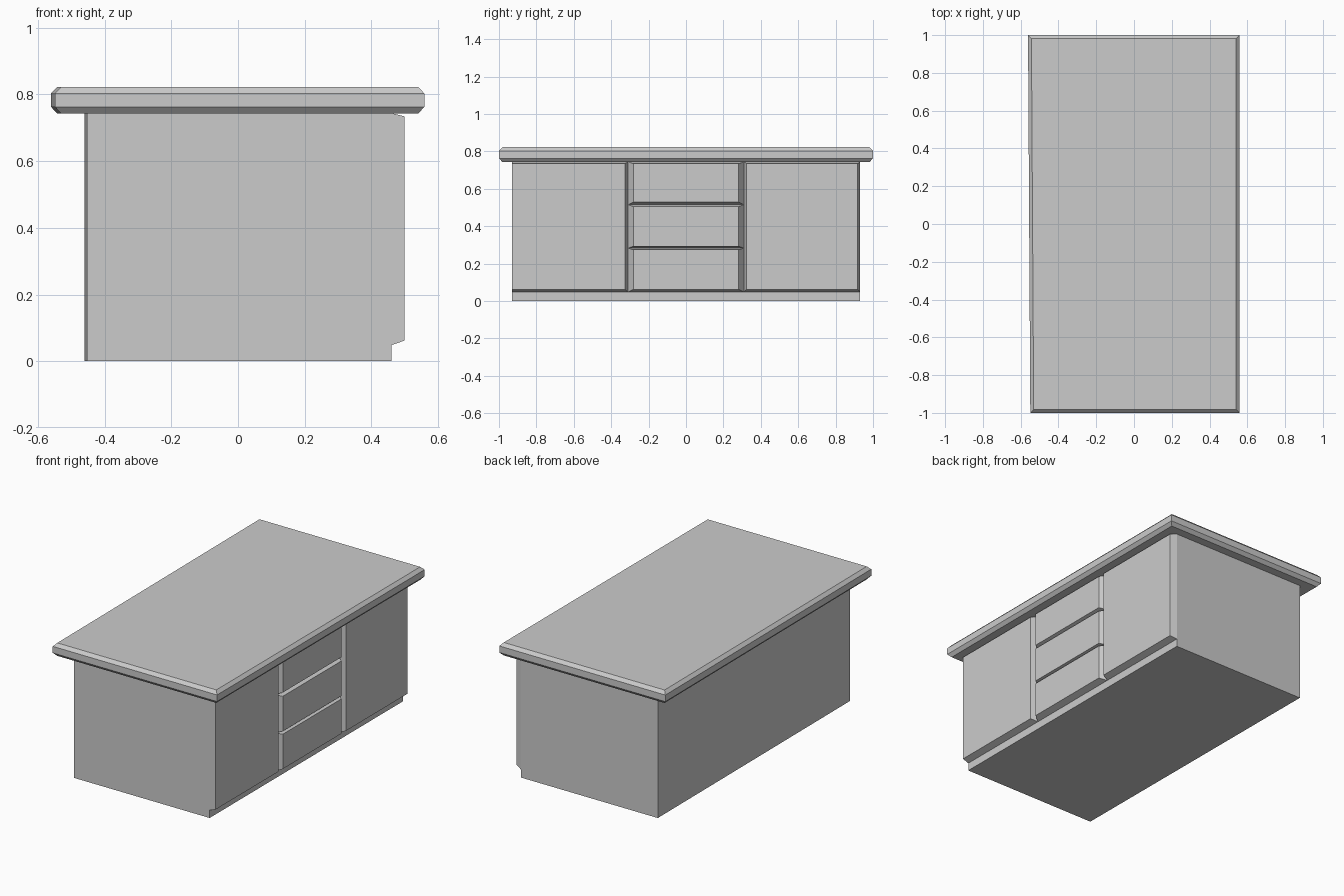
import bpy, bmesh

if "Cube" in bpy.data.objects:
    bpy.data.objects.remove(bpy.data.objects["Cube"])


def loft(name, rings):
    """Closed solid through a stack of four-cornered rings."""
    bm = bmesh.new()
    loops = [[bm.verts.new(p) for p in ring] for ring in rings]
    for a, b in zip(loops, loops[1:]):
        for i in range(4):
            j = (i + 1) % 4
            bm.faces.new((a[i], a[j], b[j], b[i]))
    bm.faces.new(loops[0][::-1])
    bm.faces.new(loops[-1])
    bmesh.ops.recalc_face_normals(bm, faces=bm.faces[:])
    mesh = bpy.data.meshes.new(name)
    bm.to_mesh(mesh)
    bm.free()
    obj = bpy.data.objects.new(name, mesh)
    bpy.context.collection.objects.link(obj)
    return obj


def plan(x_near, x_far, x1, y, z, inset=0.0):
    """Horizontal ring whose back edge is slightly out of square."""
    i = inset
    return [(x_near + i, -y + i, z), (x1 - i, -y + i, z),
            (x1 - i, y - i, z), (x_far + i, y - i, z)]


def upright(x, y0, y1, z0, z1):
    return [(x, y0, z0), (x, y1, z0), (x, y1, z1), (x, y0, z1)]


BASE_X, FACE_X = 0.46, 0.50


def panel(name, base, face):
    """Door or drawer front with sloped edges."""
    return loft(name, [upright(BASE_X, *base), upright(FACE_X, *face)])


# Cabinet body
loft("cabinet_body", [plan(-0.453, -0.461, BASE_X, 0.93, z) for z in (0.0, 0.744)])

# Worktop with chamfered rim
loft("worktop", [plan(-0.549, -0.561, 0.559, 1.0, z, i)
                 for z, i in ((0.743, 0.018), (0.763, 0), (0.803, 0), (0.822, 0.018))])

# Doors either side of the drawers
Z0, Z1, F0, F1 = 0.048, 0.744, 0.062, 0.734
panel("left_door", (-0.93, -0.31, Z0, Z1), (-0.93, -0.326, F0, F1))
panel("right_door", (0.31, 0.93, Z0, Z1), (0.324, 0.918, F0, F1))

# Three drawer fronts
for n, (z0, z1, f0, f1) in enumerate(((Z0, 0.282, F0, 0.274),
                                      (0.282, 0.515, 0.292, 0.505),
                                      (0.515, Z1, 0.528, F1))):
    panel(f"drawer_front_{n + 1}", (-0.31, 0.31, z0, z1), (-0.282, 0.282, f0, f1))
